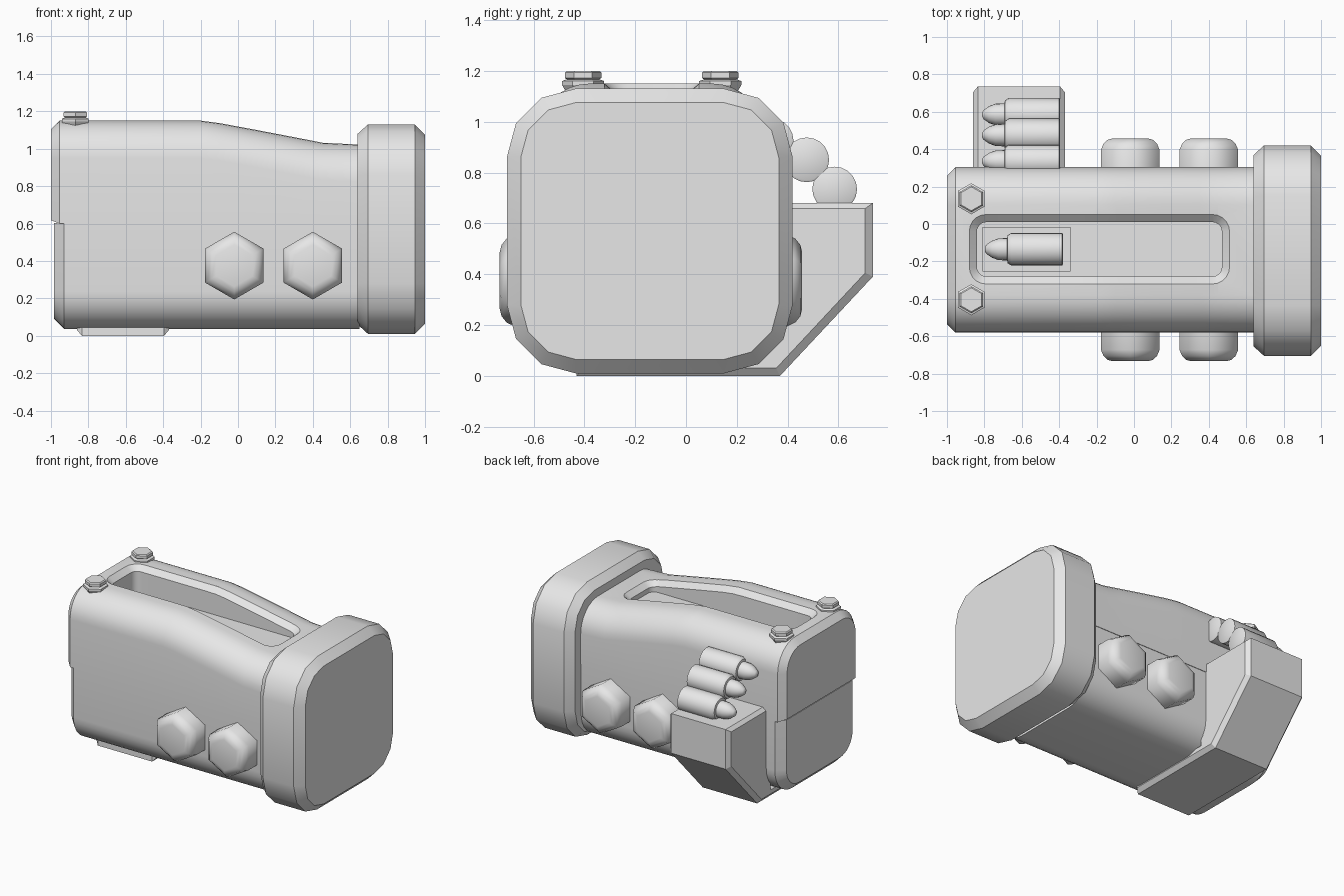
import bpy, bmesh, math

old = bpy.data.objects.get("Cube")
if old:
    bpy.data.objects.remove(old, do_unlink=True)

grey = bpy.data.materials.new("plain grey")
grey.use_nodes = True
grey.diffuse_color = (0.8, 0.8, 0.8, 1)
grey.node_tree.nodes["Principled BSDF"].inputs["Base Color"].default_value = (0.8, 0.8, 0.8, 1)

MID = -0.138          # centre line of the housing in y
HALF = 0.442          # half width of the housing


def loft(name, rings):
    """Skin a list of equal-length point rings and cap both ends."""
    bm = bmesh.new()
    loops = [[bm.verts.new(p) for p in ring] for ring in rings]
    n = len(loops[0])
    for a, b in zip(loops, loops[1:]):
        for i in range(n):
            j = (i + 1) % n
            bm.faces.new((a[i], a[j], b[j], b[i]))
    bm.faces.new(loops[0])
    bm.faces.new(loops[-1])
    bmesh.ops.recalc_face_normals(bm, faces=bm.faces)
    me = bpy.data.meshes.new(name)
    bm.to_mesh(me)
    bm.free()
    me.materials.append(grey)
    ob = bpy.data.objects.new(name, me)
    bpy.context.collection.objects.link(ob)
    return ob


def smooth(ob, degrees=35):
    bpy.ops.object.select_all(action='DESELECT')
    ob.select_set(True)
    bpy.context.view_layer.objects.active = ob
    bpy.ops.object.shade_smooth_by_angle(angle=math.radians(degrees))


def cut(ob, cutter):
    mod = ob.modifiers.new("cut", 'BOOLEAN')
    mod.operation = 'DIFFERENCE'
    mod.solver = 'EXACT'
    mod.object = cutter
    bpy.context.view_layer.objects.active = ob
    bpy.ops.object.modifier_apply(modifier=mod.name)
    bpy.data.objects.remove(cutter, do_unlink=True)


def round_rect(u0, u1, v0, v1, low, high, steps):
    """Rectangle outline with separate radii for low-v and high-v corners."""
    pts = []
    for cu, cv, r, start in ((u1, v1, high, 0), (u0, v1, high, 90),
                             (u0, v0, low, 180), (u1, v0, low, 270)):
        mu = cu - r if cu == u1 else cu + r
        mv = cv - r if cv == v1 else cv + r
        if r == 0:
            pts.append((cu, cv))
            continue
        for i in range(steps + 1):
            a = math.radians(start + 90 * i / steps)
            pts.append((mu + r * math.cos(a), mv + r * math.sin(a)))
    return pts


def at_x(x, outline):
    return [(x, y, z) for y, z in outline]


TOP = [(-1.0, 1.15), (-0.2, 1.15), (-0.1, 1.137), (0.1, 1.1), (0.35, 1.052),
       (0.45, 1.032), (0.65, 1.022)]


def top(x):
    for (xa, za), (xb, zb) in zip(TOP, TOP[1:]):
        if x <= xb:
            return za + (zb - za) * (x - xa) / (xb - xa)
    return TOP[-1][1]


# Upper cover with sloping top and chamfered rear rim
def cover_ring(x, inset=0.0):
    return at_x(x, round_rect(MID - HALF + inset, MID + HALF - inset, 0.6 + inset * 0.4,
                              top(x) - inset, 0, 0.2 - inset, 8))


cover = loft("upper_cover", [cover_ring(-1, 0.045)] +
             [cover_ring(x) for x in (-0.955, -0.2, -0.1, 0.1, 0.35, 0.45, 0.65)])


# Long slot in the cover, its chamfer following the top
def slot_outline(grow):
    pts = round_rect(-0.84 - grow, 0.47 + grow, -0.28 - grow, 0.01 + grow,
                     0.05 + grow, 0.05 + grow, 5)
    out = []
    for (xa, ya), (xb, yb) in zip(pts, pts[1:] + pts[:1]):
        parts = 14 if abs(xb - xa) > 0.5 else 1
        out += [(xa + (xb - xa) * i / parts, ya + (yb - ya) * i / parts)
                for i in range(parts)]
    return out


wide, narrow = slot_outline(0.042), slot_outline(0)
cut(cover, loft("slot_cutter", [
    [(x, y, 1.4) for x, y in wide],
    [(x, y, top(x) + 0.001) for x, y in wide],
    [(x, y, top(x) - 0.035) for x, y in narrow],
    [(x, y, 0.96) for x, y in narrow]]))

# Feed window in the slot floor
window = round_rect(-0.81, -0.34, -0.25, -0.02, 0, 0, 1)
cut(cover, loft("window_cutter", [[(x, y, z) for x, y in window] for z in (0.83, 1.05)]))
smooth(cover)


# Lower housing
def lower_ring(x, inset=0.0):
    w = HALF - 0.004 - inset
    return at_x(x, round_rect(MID - w, MID + w, 0.037 + inset, 0.602, 0.2 - inset, 0, 8))


smooth(loft("lower_housing", [lower_ring(-0.985, 0.055), lower_ring(-0.93), lower_ring(0.65)]))


# Thick front end plate
def plate_ring(x, inset=0.0):
    return at_x(x, round_rect(-0.705 + inset, 0.42 - inset, 0.01 + inset, 1.13 - inset,
                              0.27 - inset, 0.27 - inset, 3))


smooth(loft("end_plate", [plate_ring(0.64, 0.05), plate_ring(0.695),
                          plate_ring(0.945), plate_ring(1.0, 0.055)]))


# Hexagon helper: one ring around a chosen axis
def ring(axis, centre, along, r, n=6):
    out = []
    for i in range(n):
        a = math.tau * i / n
        c, s = r * math.cos(a), r * math.sin(a)
        if axis == 'x':
            out.append((along, centre[0] + c, centre[1] + s))
        elif axis == 'y':
            out.append((centre[0] + s, along, centre[1] + c))
        else:
            out.append((centre[0] + s, centre[1] + c, along))
    return out


# Large domed side bolts, mirrored across the housing
for side, label in ((-1, "front"), (1, "back")):
    for i, x in enumerate((-0.02, 0.4)):
        shape = [(0.35, 0.181), (0.535, 0.181), (0.568, 0.165), (0.588, 0.14), (0.595, 0.112)]
        smooth(loft(f"{label}_side_bolt_{i + 1}",
                    [ring('y', (x, 0.375), MID + side * d, r) for d, r in shape]), 62)

# Small stepped nuts on the cover
for y, label in ((0.135, "back"), (-0.405, "front")):
    shape = [(1.08, 0.06), (1.115, 0.066), (1.145, 0.083), (1.16, 0.083),
             (1.167, 0.064), (1.172, 0.072), (1.193, 0.072), (1.2, 0.064)]
    loft(f"{label}_cover_nut", [ring('z', (-0.87, y), z, r) for z, r in shape])

# Side box with sloped underside
full = [(0.25, 0.68), (0.735, 0.68), (0.735, 0.39), (0.37, 0.0), (0.25, 0.0)]
small = [(0.25, 0.658), (0.705, 0.658), (0.705, 0.405), (0.355, 0.03), (0.25, 0.03)]
loft("side_box", [at_x(-0.86, small), at_x(-0.835, full), at_x(-0.395, full), at_x(-0.37, small)])

# Flat foot carrying the box under the housing
foot = round_rect(-0.43, 0.3, 0.0, 0.06, 0, 0, 1)
foot_end = round_rect(-0.41, 0.3, 0.03, 0.06, 0, 0, 1)
loft("box_foot", [at_x(-0.86, foot_end), at_x(-0.835, foot),
                  at_x(-0.395, foot), at_x(-0.37, foot_end)])


# Cartridges: one in the window, three climbing out of the box
def cartridge(name, y, z):
    shape = [(-0.395, 0.08), (-0.4, 0.088), (-0.67, 0.088), (-0.69, 0.075), (-0.693, 0.06),
             (-0.74, 0.058), (-0.775, 0.045), (-0.805, 0.024), (-0.812, 0.01)]
    smooth(loft(name, [ring('x', (y, z), x, r, 20) for x, r in shape]))
    return bpy.data.objects[name]


cartridge("window_cartridge", -0.135, 0.92).location.x = 0.015
for i, (y, z) in enumerate(((0.585, 0.735), (0.475, 0.85), (0.335, 0.925))):
    cartridge(f"box_cartridge_{i + 1}", y, z)
